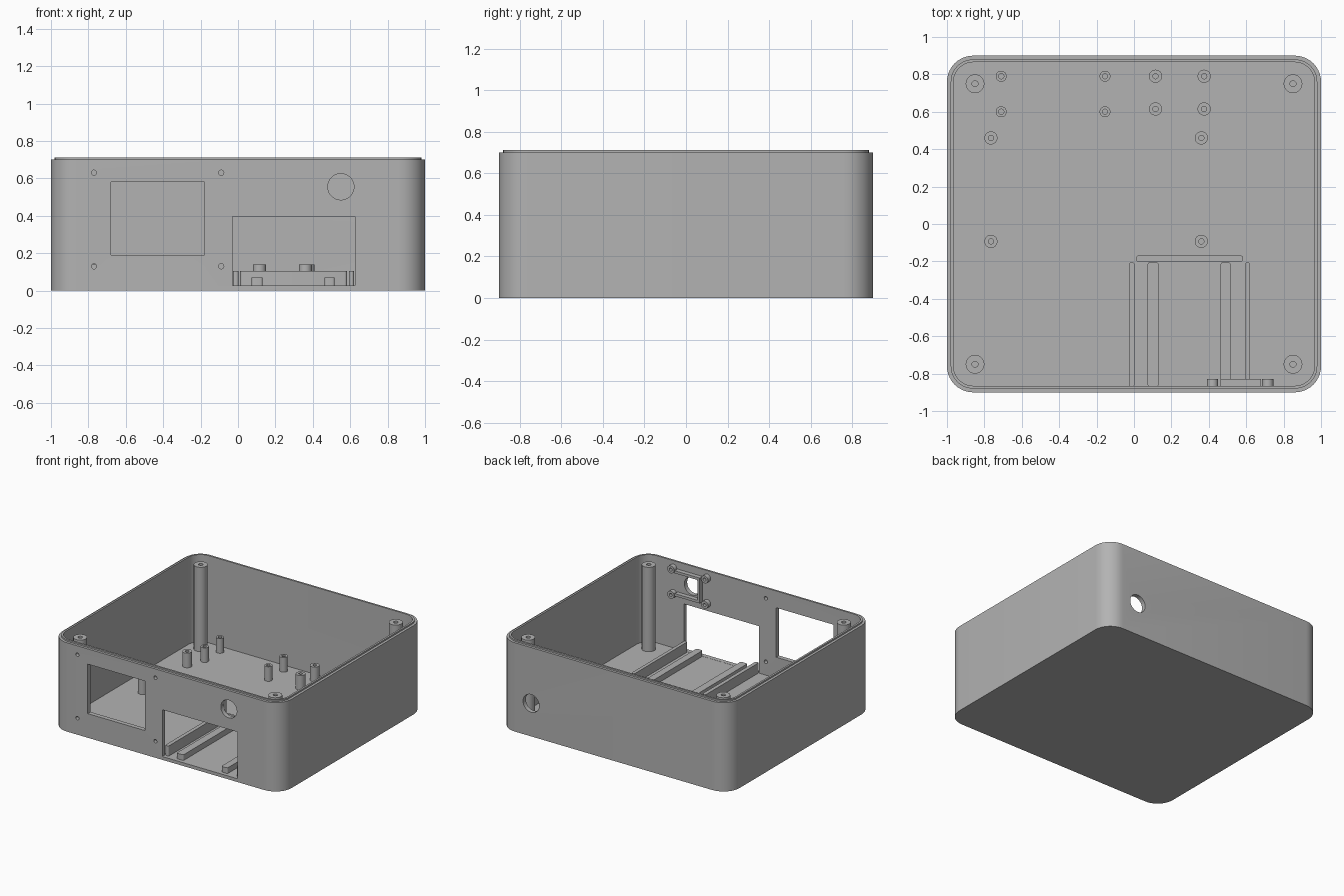
import bpy, bmesh, math
from mathutils import Matrix, Vector

cube = bpy.data.objects.get("Cube")
if cube:
    bpy.data.objects.remove(cube, do_unlink=True)

grey = bpy.data.materials.new("plain grey")
grey.use_nodes = True
GREY = (0.45, 0.45, 0.45, 1)
grey.diffuse_color = GREY
grey.node_tree.nodes["Principled BSDF"].inputs["Base Color"].default_value = GREY

FLOOR, RIM, WALL = 0.025, 0.70, 0.035


def finish(name, bm):
    bmesh.ops.recalc_face_normals(bm, faces=bm.faces)
    mesh = bpy.data.meshes.new(name)
    bm.to_mesh(mesh)
    bm.free()
    mesh.materials.append(grey)
    obj = bpy.data.objects.new(name, mesh)
    bpy.context.collection.objects.link(obj)
    return obj


def smooth(obj):
    bpy.ops.object.select_all(action="DESELECT")
    obj.select_set(True)
    bpy.context.view_layer.objects.active = obj
    bpy.ops.object.shade_smooth_by_angle(angle=math.radians(30))


def rounded_rect(hx, hy, r, z, steps=10):
    pts = []
    for k, (sx, sy) in enumerate([(1, 1), (-1, 1), (-1, -1), (1, -1)]):
        for i in range(steps + 1):
            a = math.pi / 2 * (k + i / steps)
            pts.append(Vector((sx * (hx - r) + r * math.cos(a),
                               sy * (hy - r) + r * math.sin(a), z)))
    return pts


def skin(name, loops):
    """Bridge stacked outlines and cap both ends."""
    bm = bmesh.new()
    rings = [[bm.verts.new(p) for p in loop] for loop in loops]
    n = len(rings[0])
    for a, b in zip(rings, rings[1:]):
        for i in range(n):
            j = (i + 1) % n
            bm.faces.new((a[i], a[j], b[j], b[i]))
    bm.faces.new(rings[0])
    bm.faces.new(rings[-1])
    return finish(name, bm)


def circle(r, z, n=32):
    return [Vector((r * math.cos(t * math.tau / n), r * math.sin(t * math.tau / n), z))
            for t in range(n)]


def post(name, x, y, r, hole, z0, z1, depth):
    """Standing screw post with a blind hole in its top."""
    obj = skin(name, [circle(r, z0), circle(r, z1), circle(hole, z1), circle(hole, z1 - depth)])
    obj.location = (x, y, 0)
    smooth(obj)
    return obj


def box(name, x0, x1, y0, y1, z0, z1):
    bm = bmesh.new()
    bmesh.ops.create_cube(bm, size=1)
    for v in bm.verts:
        v.co = ((x0 + x1) / 2 + v.co.x * (x1 - x0),
                (y0 + y1) / 2 + v.co.y * (y1 - y0),
                (z0 + z1) / 2 + v.co.z * (z1 - z0))
    return finish(name, bm)


def bar(name, x0, x1, y0, y1, z1, r):
    """Floor rib with rounded plan corners."""
    hx, hy = (x1 - x0) / 2, (y1 - y0) / 2
    obj = skin(name, [rounded_rect(hx, hy, r, z, 4) for z in (FLOOR - 0.005, z1)])
    obj.location = ((x0 + x1) / 2, (y0 + y1) / 2, 0)
    smooth(obj)


def wall_cutter(x, y, z, r):
    bm = bmesh.new()
    bmesh.ops.create_cone(bm, cap_ends=True, segments=40, radius1=r, radius2=r, depth=0.2,
                          matrix=Matrix.Translation((x, y, z)) @ Matrix.Rotation(math.pi / 2, 4, "X"))
    return finish("cutter", bm)


# Open case with a raised inner lip
outline = [(0, 0), (0, RIM), (0.02, RIM), (0.02, 0.712), (WALL, 0.712), (WALL, FLOOR)]
case = skin("case_shell", [rounded_rect(1 - d, 0.9 - d, 0.14 - d, z) for d, z in outline])

# Wall openings: display, card slot, round holes and display screw holes
cutters = [box("cutter", -0.68, -0.18, -1, -0.8, 0.19, 0.58),
           box("cutter", -0.03, 0.625, -1, -0.8, FLOOR + 0.001, 0.395),
           wall_cutter(0.55, -0.9, 0.555, 0.07),
           wall_cutter(0.72, 0.9, 0.26, 0.07)]
cutters += [wall_cutter(x, -0.9, z, 0.014) for x in (-0.77, -0.09) for z in (0.13, 0.63)]
bpy.ops.object.select_all(action="DESELECT")
bpy.context.view_layer.objects.active = case
for cutter in cutters:
    cutter.hide_render = True
    mod = case.modifiers.new("opening", "BOOLEAN")
    mod.operation = "DIFFERENCE"
    mod.solver = "EXACT"
    mod.object = cutter
    bpy.ops.object.modifier_apply(modifier=mod.name)
    bpy.data.objects.remove(cutter, do_unlink=True)
smooth(case)

# Tall lid posts in the corners
for x in (-0.85, 0.85):
    for y in (-0.75, 0.75):
        post("lid_post", x, y, 0.05, 0.016, FLOOR - 0.005, 0.69, 0.3)

# Short board standoffs, in rectangular groups: xs, ys, radius
groups = [((-0.71, -0.155), (0.60, 0.79), 0.029),
          ((0.115, 0.375), (0.615, 0.79), 0.035),
          ((-0.765, 0.36), (-0.093, 0.46), 0.035)]
for xs, ys, r in groups:
    for x in xs:
        for y in ys:
            post("board_standoff", x, y, r, 0.014, FLOOR - 0.005, 0.14, 0.1)

# Slide-in bay: guide rails, support ribs and end stop
for x0, x1, top in [(-0.027, 0.003, 0.105), (0.593, 0.62, 0.105),
                    (0.073, 0.132, 0.07), (0.463, 0.517, 0.07)]:
    bar("bay_rail", x0, x1, -0.87, -0.205, top, 0.012)
bar("bay_stop", 0.012, 0.583, -0.203, -0.168, 0.105, 0.014)

# Sensor mount inside the front wall around the round hole
for x in (0.42, 0.715):
    for z in (0.455, 0.655):
        boss = post("sensor_boss", 0, 0, 0.03, 0.012, -0.005, 0.035, 0.03)
        boss.matrix_world = Matrix.Translation((x, -0.865, z)) @ Matrix.Rotation(-math.pi / 2, 4, "X")
for z in (0.455, 0.635):
    box("sensor_frame_bar", 0.465, 0.68, -0.87, -0.83, z, z + 0.02)
box("sensor_frame_side", 0.462, 0.482, -0.87, -0.83, 0.455, 0.655)
